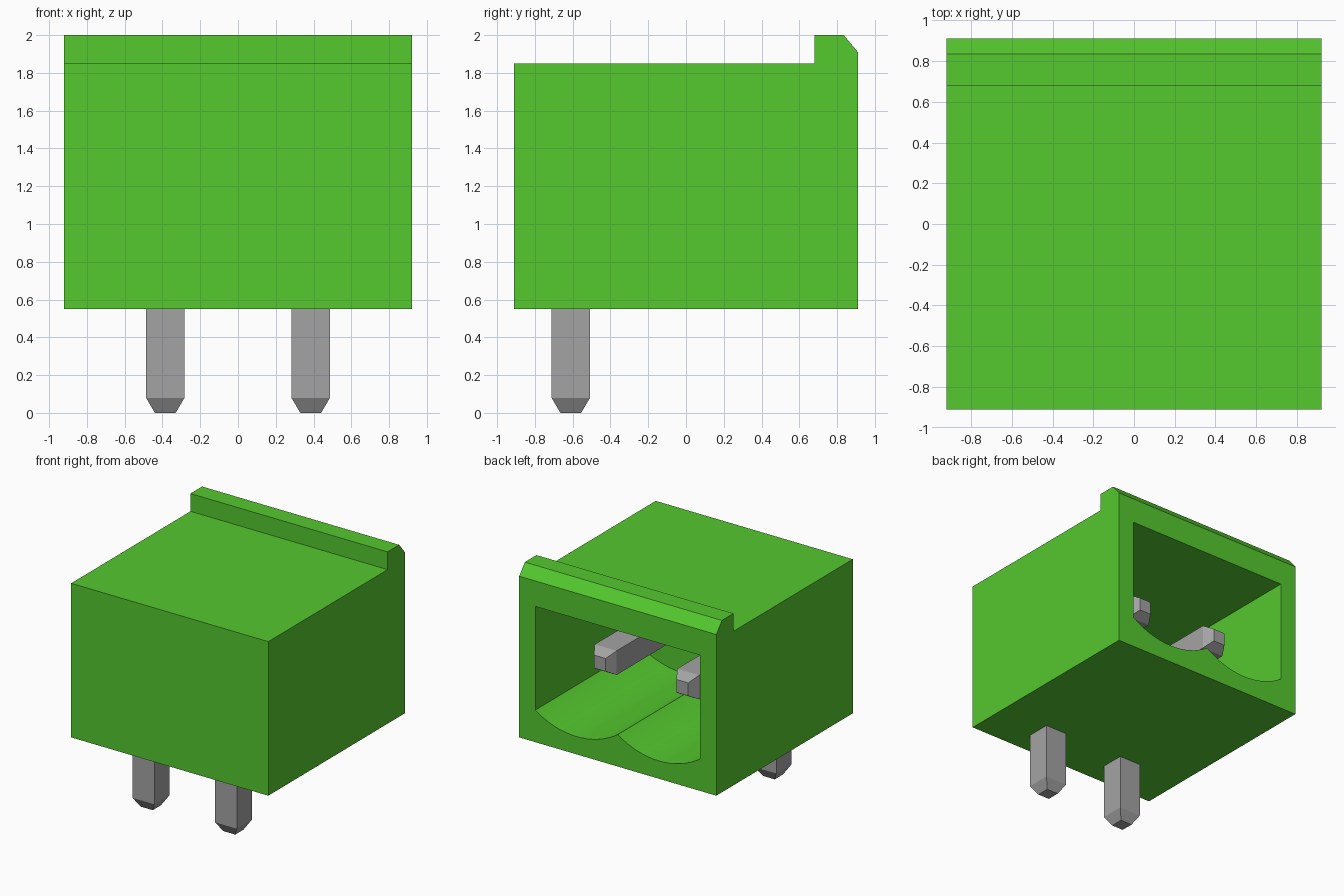
import bpy, bmesh, math

if "Cube" in bpy.data.objects:
    bpy.data.objects.remove(bpy.data.objects["Cube"], do_unlink=True)


def make_material(name, color, metallic=0.0):
    mat = bpy.data.materials.new(name)
    mat.use_nodes = True
    mat.diffuse_color = color
    bsdf = next(n for n in mat.node_tree.nodes if n.type == "BSDF_PRINCIPLED")
    bsdf.inputs["Base Color"].default_value = color
    return mat


def loft(name, rings, mat):
    """Join matching rings of points into a closed solid."""
    bm = bmesh.new()
    loops = [[bm.verts.new(p) for p in ring] for ring in rings]
    bm.faces.new(loops[0])
    bm.faces.new(loops[-1])
    count = len(loops[0])
    for a, b in zip(loops, loops[1:]):
        for i in range(count):
            j = (i + 1) % count
            bm.faces.new((a[i], a[j], b[j], b[i]))
    bmesh.ops.recalc_face_normals(bm, faces=bm.faces)
    mesh = bpy.data.meshes.new(name)
    bm.to_mesh(mesh)
    bm.free()
    mesh.materials.append(mat)
    obj = bpy.data.objects.new(name, mesh)
    bpy.context.collection.objects.link(obj)
    return obj


def make_active(obj):
    bpy.ops.object.select_all(action="DESELECT")
    obj.select_set(True)
    bpy.context.view_layer.objects.active = obj


green = make_material("green plastic", (0.09, 0.58, 0.028, 1))
grey = make_material("grey metal", (0.37, 0.37, 0.37, 1))

# Housing: side profile (y, z) with a chamfered rear ridge
side = [(-0.91, 0.55), (0.91, 0.55), (0.91, 1.91), (0.835, 2.0),
        (0.68, 2.0), (0.68, 1.85), (-0.91, 1.85)]
housing = loft("housing", [[(x, y, z) for y, z in side] for x in (-0.92, 0.92)], green)

# Socket: rear opening with two scalloped floor troughs
HALF, RIM, FLOOR, ROOF, STEPS = 0.385, 0.82, 0.70, 1.695, 16
sag = RIM - FLOOR
radius = (HALF ** 2 + sag ** 2) / (2 * sag)
sweep = math.asin(HALF / radius)
opening = [(2 * HALF, ROOF), (-2 * HALF, ROOF)]
for cx in (-HALF, HALF):
    for i in range(STEPS + (cx > 0)):
        a = sweep * (2 * i / STEPS - 1)
        opening.append((cx + radius * math.sin(a), FLOOR + radius * (1 - math.cos(a))))
cutter = loft("socket_cutter", [[(x, y, z) for x, z in opening] for y in (-0.5, 1.2)], green)
cutter.hide_render = True

make_active(housing)
cut = housing.modifiers.new("socket", "BOOLEAN")
cut.operation = "DIFFERENCE"
cut.solver = "EXACT"
cut.object = cutter
bpy.ops.object.modifier_apply(modifier=cut.name)
bpy.data.objects.remove(cutter, do_unlink=True)
make_active(housing)
bpy.ops.object.shade_smooth_by_angle(angle=math.radians(20))

# Bent square pins: (y, z, half width, section direction in y and z)
LEG_Y, BAR_Z, W, TIP = -0.61, 1.2, 0.102, 0.055
stations = [(LEG_Y, 0, TIP, 1, 0), (LEG_Y, 0.08, W, 1, 0),
            (LEG_Y, BAR_Z, W, 1, -1),
            (0.52, BAR_Z, W, 0, -1), (0.60, BAR_Z, TIP, 0, -1)]
for name, cx in (("left_pin", HALF), ("right_pin", -HALF)):
    rings = [[(cx + sx * h, y + s * h * ny, z + s * h * nz)
              for sx, s in ((-1, -1), (1, -1), (1, 1), (-1, 1))]
             for y, z, h, ny, nz in stations]
    loft(name, rings, grey)
